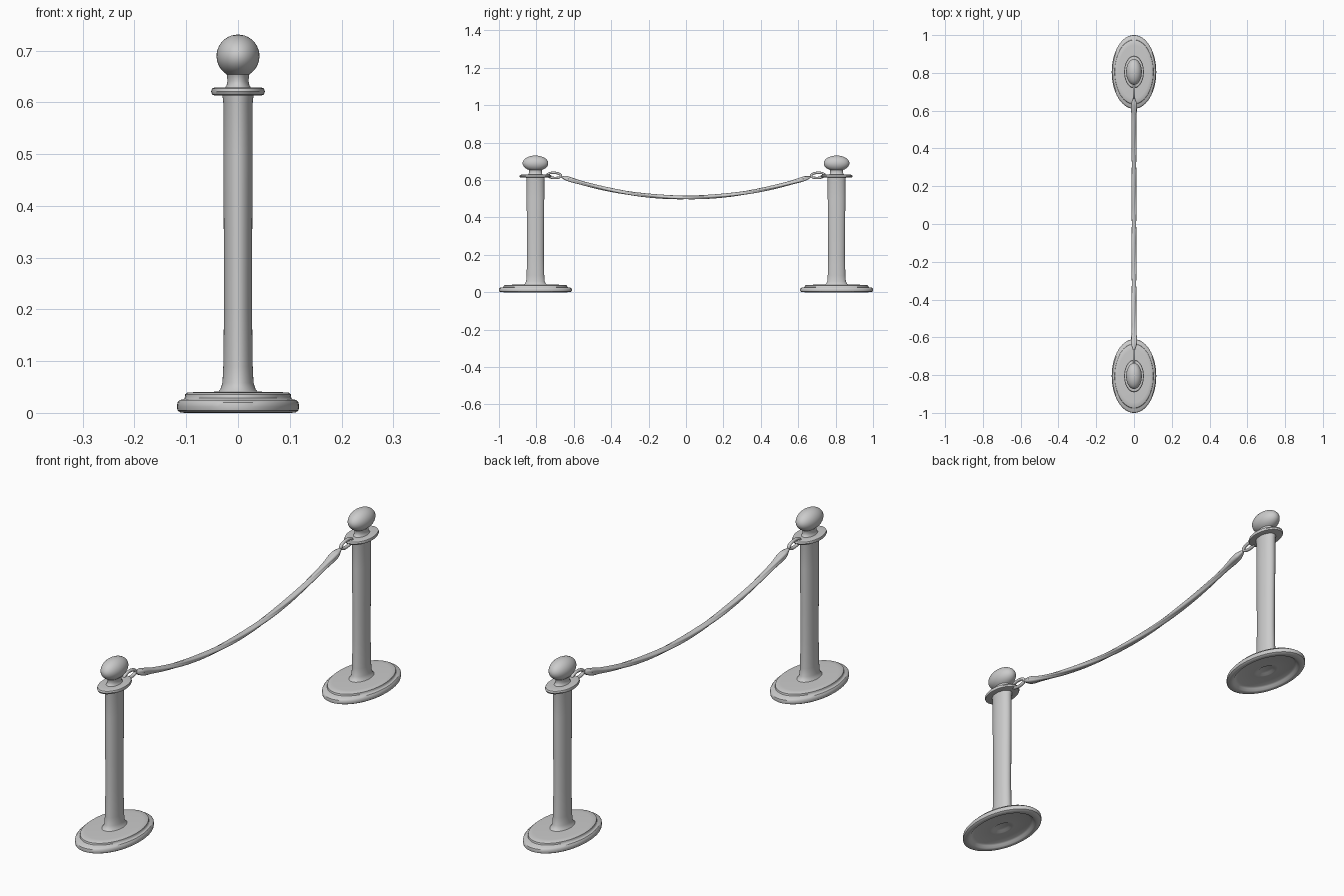
import bpy, bmesh, math

if "Cube" in bpy.data.objects:
    bpy.data.objects.remove(bpy.data.objects["Cube"])

YS = 1.655       # the posts are stretched along y
POST_Y = 0.805


def add_object(name, bm):
    bmesh.ops.recalc_face_normals(bm, faces=bm.faces)
    me = bpy.data.meshes.new(name)
    bm.to_mesh(me)
    bm.free()
    ob = bpy.data.objects.new(name, me)
    bpy.context.collection.objects.link(ob)
    bpy.ops.object.select_all(action='DESELECT')
    ob.select_set(True)
    bpy.context.view_layer.objects.active = ob
    bpy.ops.object.shade_smooth_by_angle(angle=math.radians(40))
    return ob


def skin(bm, rings, closed=False):
    n = len(rings[0])
    pairs = list(zip(rings, rings[1:])) + ([(rings[-1], rings[0])] if closed else [])
    for a, b in pairs:
        for i in range(n):
            j = (i + 1) % n
            bm.faces.new((a[i], a[j], b[j], b[i]))


def lathe(name, profile, y, seg=56):
    bm = bmesh.new()
    rings = []
    for r, z in profile:
        rings.append([bm.verts.new((r * math.cos(2 * math.pi * i / seg),
                                    y + YS * r * math.sin(2 * math.pi * i / seg), z))
                      for i in range(seg)])
    skin(bm, rings)
    bmesh.ops.remove_doubles(bm, verts=bm.verts, dist=1e-5)
    return add_object(name, bm)


def link(name, y, z, ry, rz, tube, tilt, seg=36, sides=12):
    # oval ring standing in the yz plane
    bm = bmesh.new()
    rings = []
    for k in range(seg):
        a = 2 * math.pi * k / seg
        ring = []
        for i in range(sides):
            b = 2 * math.pi * i / sides
            e = tube * math.cos(b)
            u, v = (ry + e) * math.cos(a), (rz + e) * math.sin(a)
            ring.append(bm.verts.new((tube * math.sin(b),
                                      y + u * math.cos(tilt) - v * math.sin(tilt),
                                      z + u * math.sin(tilt) + v * math.cos(tilt))))
        rings.append(ring)
    skin(bm, rings, closed=True)
    return add_object(name, bm)


def rope_z(y):
    return 0.507 + 0.25 * y * y


def rope(name, half=0.672, steps=150, sides=32):
    # four softly grooved strands with a slow twist, swelling then closing at the ends
    bm = bmesh.new()
    rings = []
    for k in range(steps + 1):
        y = half * math.sin(math.pi * (k / steps - 0.5))
        d = half - abs(y)
        size = 0.012 + 0.004 * math.exp(-((d - 0.05) / 0.04) ** 2)
        size *= max(0.02, min(1, d / 0.035)) ** 0.5
        slope = math.atan(0.5 * y)
        ring = []
        for i in range(sides):
            a = 2 * math.pi * i / sides
            r = size * (0.80 + 0.22 * abs(math.sin(2 * (a + 5 * y))))
            u, v = r * math.cos(a) * 1.1, r * math.sin(a) * 0.9
            ring.append(bm.verts.new((u, y - v * math.sin(slope), rope_z(y) + v * math.cos(slope))))
        rings.append(ring)
    skin(bm, rings)
    bm.faces.new(rings[0])
    bm.faces.new(rings[-1])
    return add_object(name, bm)


# Profiles as (x radius, height)
base = [(0, 0.021), (0.02, 0.020), (0.028, 0.014), (0.036, 0.014), (0.085, 0.014), (0.092, 0.010),
        (0.097, 0.002), (0.103, 0), (0.112, 0.001), (0.117, 0.005), (0.118, 0.012), (0.117, 0.020),
        (0.113, 0.025), (0.106, 0.026), (0.103, 0.029), (0.102, 0.036), (0.098, 0.039),
        (0.085, 0.040), (0.04, 0.041), (0, 0.041)]
shaft = [(0.040, 0.038), (0.034, 0.046), (0.030, 0.058), (0.0285, 0.09), (0.027, 0.2),
         (0.0275, 0.35), (0.0285, 0.5), (0.0285, 0.60), (0.030, 0.613), (0.030, 0.618)]
collar = [(0, 0.614), (0.046, 0.6135), (0.050, 0.615), (0.052, 0.621), (0.050, 0.627),
          (0.046, 0.6285), (0.03, 0.629), (0, 0.629)]
knob = [(0.026, 0.627), (0.022, 0.633), (0.0205, 0.641), (0.021, 0.650)]
R, CZ = 0.0415, 0.6895
for k in range(17):
    t = math.radians(-58 + 148 * k / 16)
    knob.append((R * math.cos(t), CZ + R * math.sin(t)))

# Two posts, each with a link that hooks the rope
for s, side in ((-1, "front"), (1, "back")):
    y = s * POST_Y
    lathe(side + "_base", base, y)
    lathe(side + "_shaft", shaft, y)
    lathe(side + "_collar", collar, y)
    lathe(side + "_knob", knob, y)
    link(side + "_hook_link", s * 0.705, 0.625, 0.036, 0.014, 0.0065, s * 0.05)

rope("hanging_rope")
